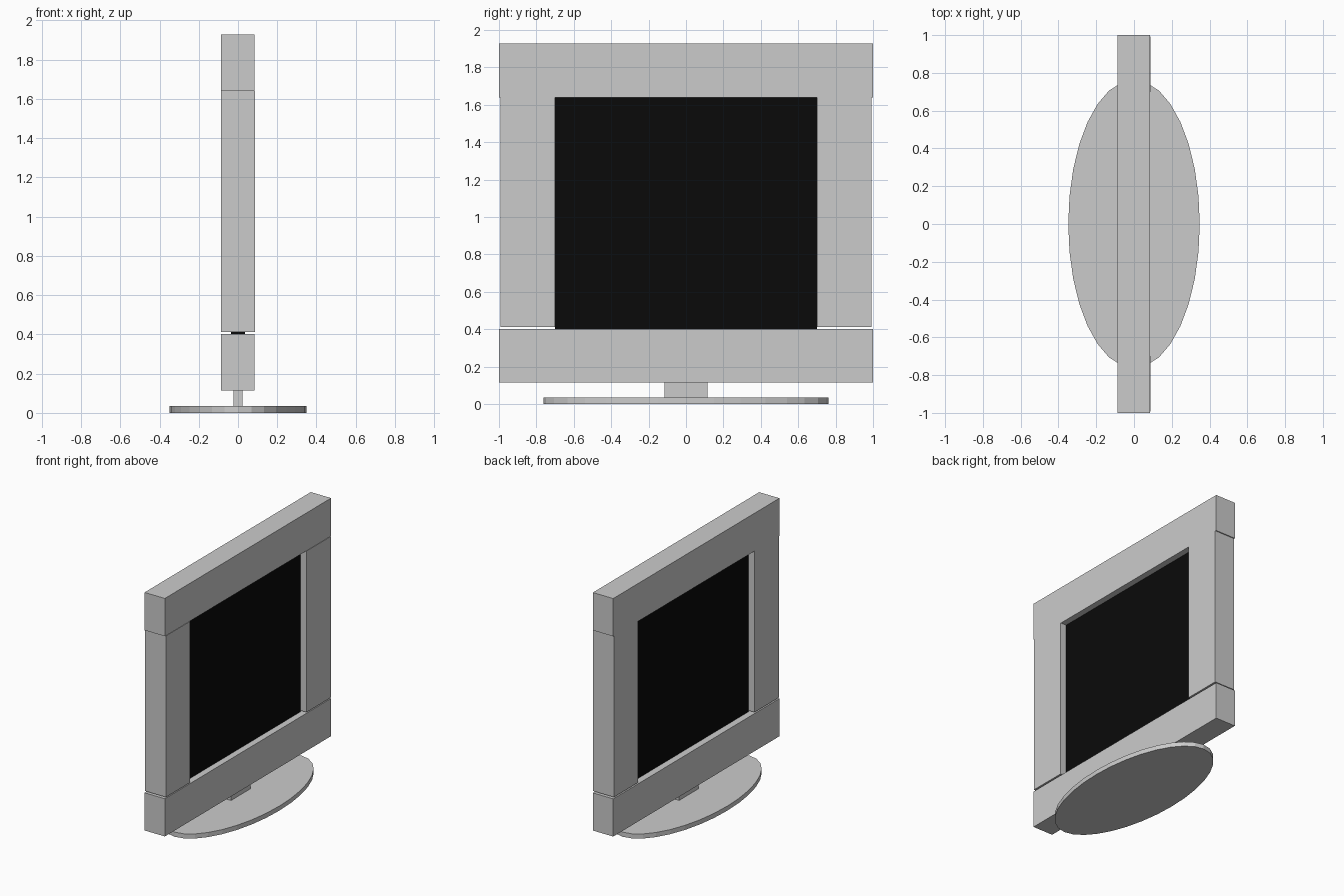
import bpy

if "Cube" in bpy.data.objects:
    bpy.data.objects.remove(bpy.data.objects["Cube"])


def box(name, lo, hi):
    """Box between two opposite corners."""
    centre = [(a + b) / 2 for a, b in zip(lo, hi)]
    size = [b - a for a, b in zip(lo, hi)]
    bpy.ops.mesh.primitive_cube_add(size=1, location=centre)
    ob = bpy.context.object
    ob.name = name
    ob.scale = size
    bpy.ops.object.transform_apply(location=False, rotation=False, scale=True)
    return ob


# Oval foot
bpy.ops.mesh.primitive_cylinder_add(vertices=32, radius=1, depth=1, location=(0, 0, 0.0175))
foot = bpy.context.object
foot.name = "oval_foot"
foot.scale = (0.348, 0.763, 0.035)
bpy.ops.object.transform_apply(location=False, rotation=False, scale=True)

# Neck between the foot and the frame
box("neck", (-0.023, -0.116, 0.035), (0.023, 0.115, 0.115))

# Frame: wide bottom and top bars
for name, z0, z1 in (("frame_bottom", 0.115, 0.402), ("frame_top", 1.639, 1.927)):
    box(name, (-0.087, -1, z0), (0.084, 1, z1))

# Frame: side bars, slightly inset, with a thin gap above the bottom bar
for name, y0, y1 in (("frame_side_left", -0.992, -0.70), ("frame_side_right", 0.70, 0.992)):
    box(name, (-0.087, y0, 0.412), (0.087, y1, 1.639))

# Dark recessed screen
screen = box("screen", (-0.036, -0.70, 0.402), (0.036, 0.70, 1.639))
black = bpy.data.materials.new("screen_black")
black.diffuse_color = (0.003, 0.003, 0.003, 1)
black.use_nodes = True
black.node_tree.nodes["Principled BSDF"].inputs["Base Color"].default_value = black.diffuse_color
screen.data.materials.append(black)
